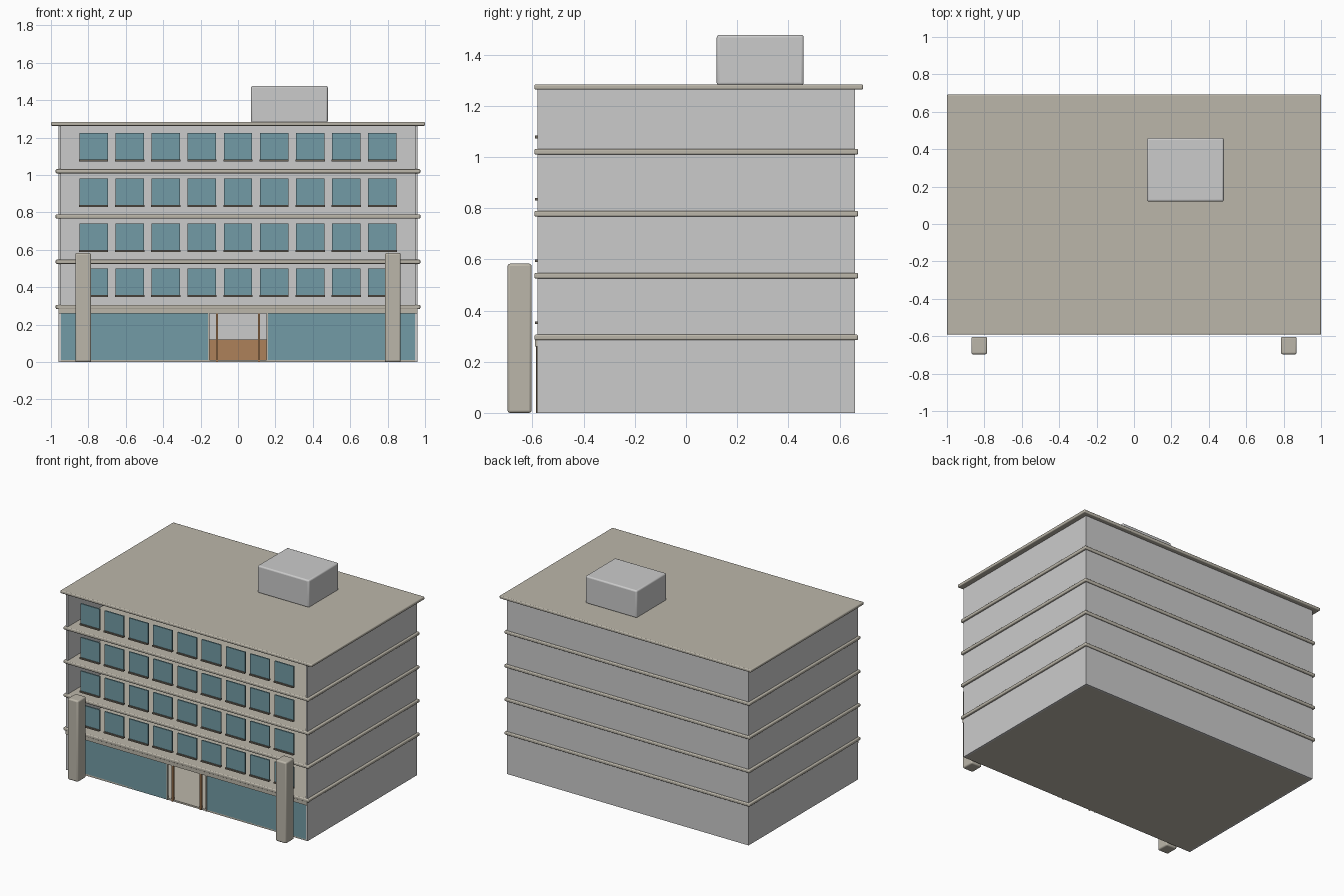
import bpy

if "Cube" in bpy.data.objects:
    bpy.data.objects.remove(bpy.data.objects["Cube"])


def material(name, rgb):
    m = bpy.data.materials.new(name)
    m.diffuse_color = (*rgb, 1)
    m.use_nodes = True
    m.node_tree.nodes["Principled BSDF"].inputs["Base Color"].default_value = m.diffuse_color
    return m


STONE = material("stone", (0.50, 0.47, 0.40))
GLASS = material("glass", (0.17, 0.33, 0.38))
WOOD = material("wood", (0.42, 0.22, 0.10))
SILL = material("dark_sill", (0.16, 0.14, 0.11))


def box(name, x, y, z, mat=None, bevel=0.0):
    """Box from (min, max) ranges, with optional rounded edges."""
    spans = (x, y, z)
    bpy.ops.mesh.primitive_cube_add(size=1, location=[(a + b) / 2 for a, b in spans])
    ob = bpy.context.object
    ob.name = name
    ob.scale = [b - a for a, b in spans]
    bpy.ops.object.transform_apply(location=False, rotation=False, scale=True)
    if mat:
        ob.data.materials.append(mat)
    if bevel:
        mod = ob.modifiers.new("rounded_edges", 'BEVEL')
        mod.width = bevel
        mod.segments = 3
        bpy.ops.object.shade_smooth_by_angle()
    return ob


# Open-fronted shell: two side walls and a back wall
box("left_wall", (-0.96, -0.947), (-0.58, 0.66), (0, 1.27))
box("right_wall", (0.947, 0.96), (-0.58, 0.66), (0, 1.27))
box("back_wall", (-0.947, 0.947), (0.647, 0.66), (0, 1.27))

# Floors; the upper slabs project as bands around the building
box("ground_floor", (-0.947, 0.947), (-0.58, 0.647), (0, 0.012), STONE)
for i, z in enumerate((0.295, 0.536, 0.778, 1.02)):
    box(f"floor_slab_{i + 1}", (-0.975, 0.975), (-0.592, 0.672),
        (z - 0.011, z + 0.011), STONE, 0.006)
box("roof_slab", (-1, 1), (-0.592, 0.692), (1.263, 1.284), STONE, 0.006)
box("entrance_fascia", (-0.96, 0.96), (-0.59, -0.575), (0.26, 0.288), STONE)

# Roof plant room
box("roof_room", (0.07, 0.48), (0.12, 0.46), (1.28, 1.477), None, 0.01)

# Free-standing front pillars and shop glazing, one per side
for side, s in (("left", -1), ("right", 1)):
    def span(a, b):
        return tuple(sorted((s * a, s * b)))
    box(f"{side}_pillar", span(0.785, 0.87), (-0.697, -0.603), (0, 0.583), STONE, 0.01)
    box(f"{side}_shop_glass", span(0.158, 0.947), (-0.58, -0.57), (0, 0.26), GLASS)
    box(f"{side}_door_post", span(0.106, 0.118), (-0.587, -0.572), (0, 0.26), WOOD)
    box(f"{side}_door_jamb", span(0.152, 0.16), (-0.584, -0.57), (0, 0.26), STONE)

# Window grid with sills
for row, z in enumerate((0.35, 0.591, 0.832, 1.075)):
    for col in range(9):
        x = (col - 4) * 0.193
        box(f"window_{row}_{col}", (x - 0.076, x + 0.076), (-0.58, -0.57),
            (z, z + 0.15), GLASS)
        box(f"sill_{row}_{col}", (x - 0.078, x + 0.078), (-0.589, -0.57),
            (z - 0.002, z + 0.008), SILL)

# Lobby desk seen through the entrance
box("lobby_desk", (-0.25, 0.25), (0.05, 0.2), (0.012, 0.12), WOOD)
